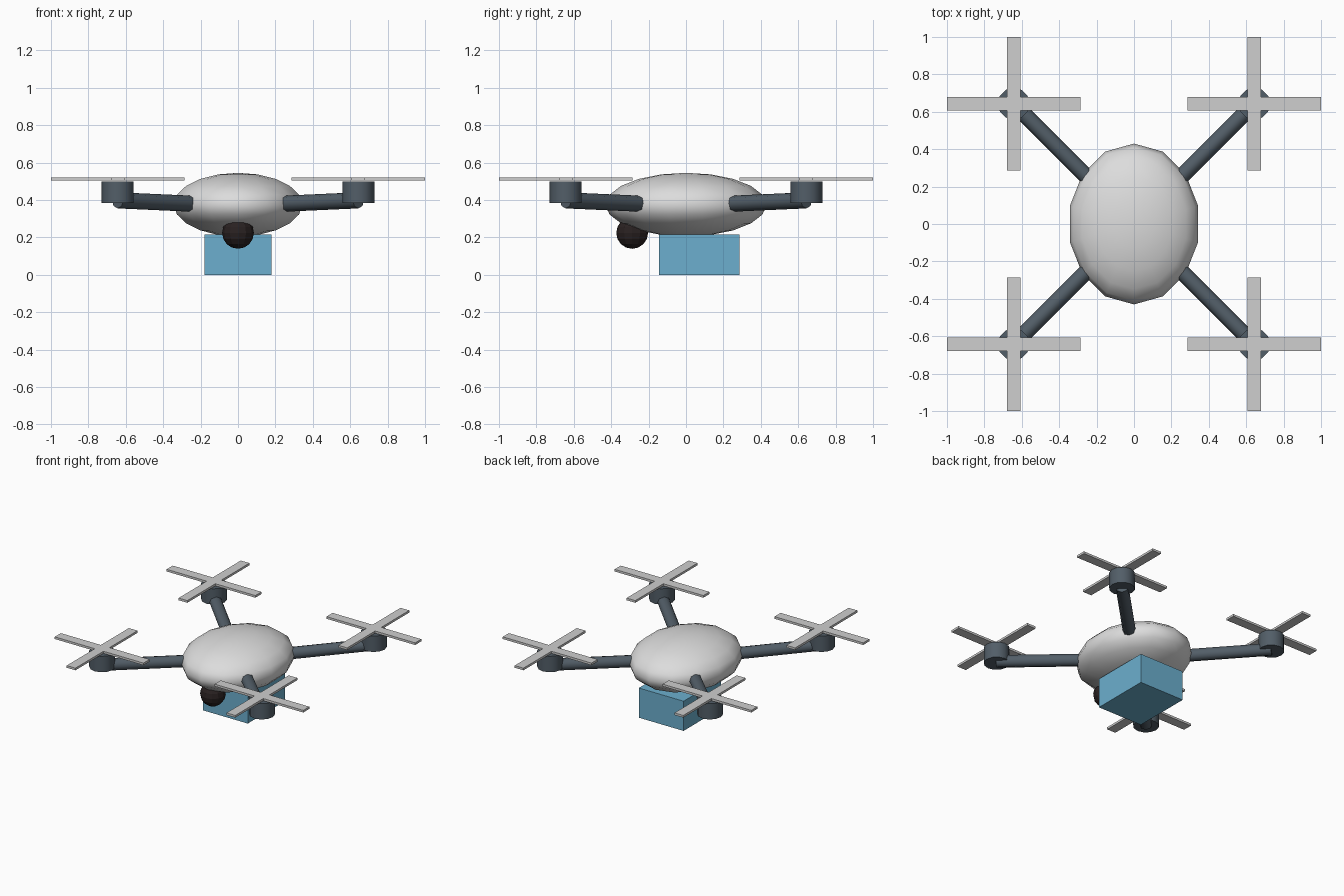
import bpy, math
from mathutils import Vector

if "Cube" in bpy.data.objects:
    bpy.data.objects.remove(bpy.data.objects["Cube"])


def material(name, rgb):
    m = bpy.data.materials.new(name)
    m.diffuse_color = (*rgb, 1)
    m.use_nodes = True
    m.node_tree.nodes["Principled BSDF"].inputs["Base Color"].default_value = m.diffuse_color
    return m


WHITE = material("shell white", (0.72, 0.72, 0.72))
GREY = material("blade grey", (0.62, 0.62, 0.62))
SLATE = material("slate grey", (0.085, 0.112, 0.138))
BLACK = material("lens black", (0.022, 0.015, 0.015))
BLUE = material("parcel blue", (0.15, 0.43, 0.62))


def finish(name, mat, smooth=None):
    ob = bpy.context.object
    ob.name = name
    ob.data.materials.append(mat)
    bpy.ops.object.transform_apply(location=False, rotation=True, scale=True)
    if smooth:
        bpy.ops.object.shade_smooth_by_angle(angle=math.radians(smooth))
    return ob


def box(name, mat, center, size):
    bpy.ops.mesh.primitive_cube_add(size=1, location=center)
    bpy.context.object.scale = size
    return finish(name, mat)


def ellipsoid(name, mat, center, radii, segments, rings, smooth):
    bpy.ops.mesh.primitive_uv_sphere_add(segments=segments, ring_count=rings, radius=1,
                                         location=center)
    ob = bpy.context.object
    ob.scale = radii
    ob.rotation_euler.z = 0
    return finish(name, mat, smooth)


def rod(name, mat, a, b, radius, sides, smooth):
    a, b = Vector(a), Vector(b)
    d = b - a
    bpy.ops.mesh.primitive_cylinder_add(vertices=sides, radius=radius, depth=d.length,
                                        location=(a + b) / 2)
    bpy.context.object.rotation_euler = d.to_track_quat('Z', 'Y').to_euler()
    return finish(name, mat, smooth)


# Rounded shell, camera ball under the nose, parcel underneath
ellipsoid("body_shell", WHITE, (0, 0, 0.375), (0.352, 0.43, 0.17), 14, 10, 60)
ellipsoid("camera_ball", BLACK, (0, -0.288, 0.224), (0.085, 0.085, 0.085), 12, 8, None)
box("parcel", BLUE, (0, 0.07, 0.108), (0.36, 0.43, 0.216))

# Four arms, each with a motor and a pair of crossed blades
R = 0.643
for sx, side in ((-1, "left"), (1, "right")):
    for sy, end in ((-1, "front"), (1, "back")):
        tag = f"{end}_{side}"
        x, y = sx * R, sy * R
        rod("arm_" + tag, SLATE, (sx * 0.18, sy * 0.18, 0.377), (x, y, 0.398), 0.043, 8, 50)
        rod("motor_" + tag, SLATE, (x, y, 0.383), (x, y, 0.498), 0.0855, 12, 40)
        box("blade_across_" + tag, GREY, (x, y, 0.511), (0.714, 0.07, 0.016))
        box("blade_along_" + tag, GREY, (x, y, 0.511), (0.07, 0.714, 0.016))
